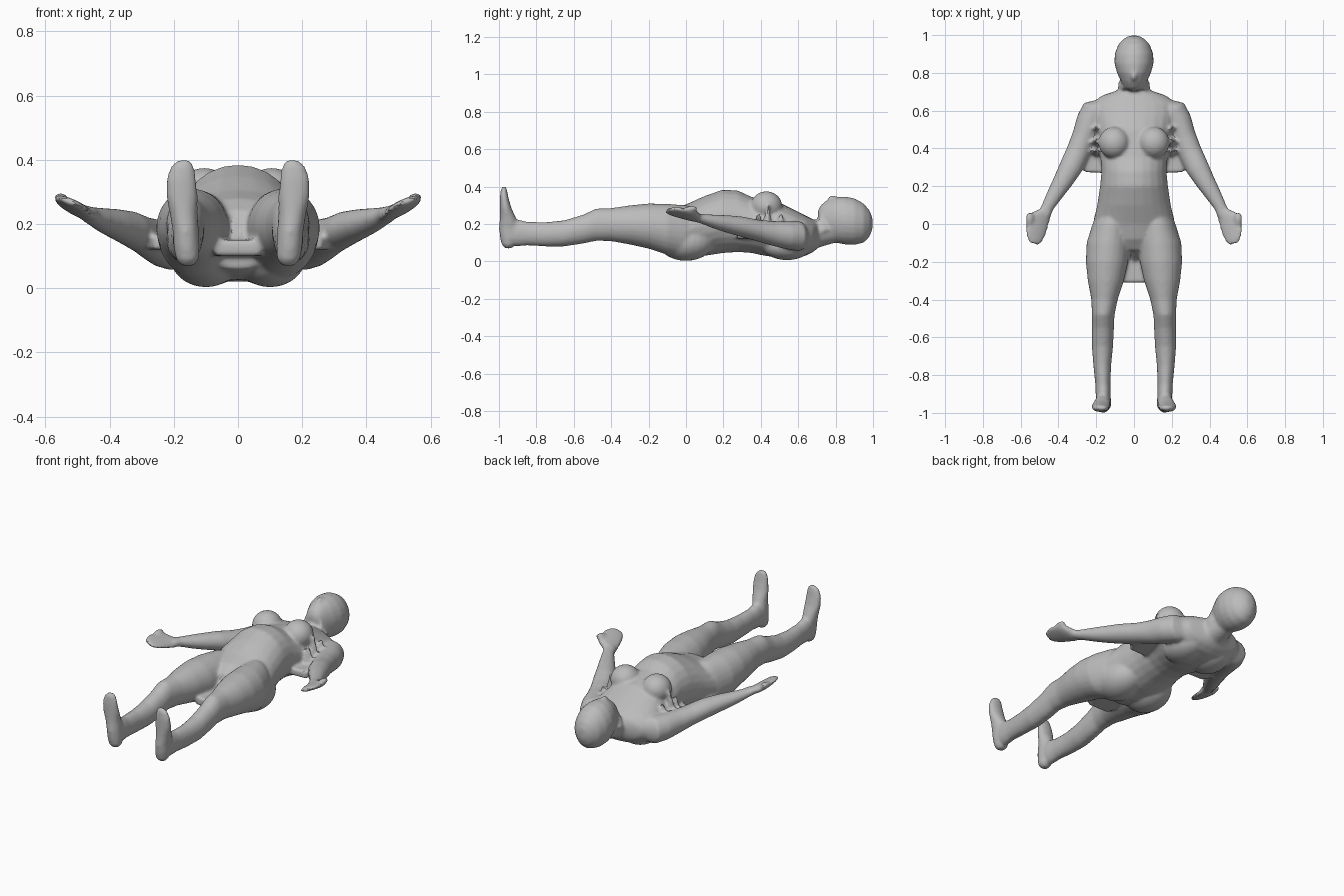
import bpy, bmesh, math
from mathutils import Vector

skin = bpy.data.materials.new("skin_grey")
skin.diffuse_color = (0.5, 0.5, 0.5, 1)
parts = []


def finish(name, bm):
    bmesh.ops.recalc_face_normals(bm, faces=bm.faces[:])
    me = bpy.data.meshes.new(name)
    bm.to_mesh(me)
    bm.free()
    ob = bpy.data.objects.new(name, me)
    bpy.context.collection.objects.link(ob)
    parts.append(ob)
    return ob


def loft(name, rings, u=(1, 0, 0), v=(0, 0, 1), n=24, side=1):
    """Skin ellipses (centre x, y, z, half width along u, half depth along v)."""
    bm = bmesh.new()
    u, v = Vector(u), Vector(v)
    loops = []
    for x, y, z, a, b in rings:
        loop = []
        for i in range(n):
            t = 2 * math.pi * i / n
            p = Vector((x, y, z)) + u * a * math.cos(t) + v * b * math.sin(t)
            loop.append(bm.verts.new((p.x * side, p.y, p.z)))
        loops.append(loop)
    for p, q in zip(loops, loops[1:]):
        for i in range(n):
            bm.faces.new((p[i], p[(i + 1) % n], q[(i + 1) % n], q[i]))
    bm.faces.new(loops[0])
    bm.faces.new(loops[-1])
    return finish(name, bm)


def along_y(name, rows, side=1):
    """Rows are y, centre x, bottom z, top z, half width."""
    return loft(name, [(x, y, (lo + hi) / 2, w, (hi - lo) / 2) for y, x, lo, hi, w in rows], side=side)


def blob(name, c, r):
    bm = bmesh.new()
    bmesh.ops.create_uvsphere(bm, u_segments=24, v_segments=14, radius=1)
    for p in bm.verts:
        p.co = Vector(c) + Vector(p.co[i] * r[i] for i in range(3))
    return finish(name, bm)


def slab(name, outline, lo, hi, side=1):
    """Prism over a plan outline."""
    bm = bmesh.new()
    f = bm.faces.new([bm.verts.new((x * side, y, lo)) for x, y in outline])
    ext = bmesh.ops.extrude_face_region(bm, geom=[f])["geom"]
    for e in ext:
        if isinstance(e, bmesh.types.BMVert):
            e.co.z = hi
    return finish(name, bm)


# torso, from crotch to neck
along_y("torso", [
    (-0.14, 0, 0.06, 0.24, 0.12), (-0.08, 0, 0.04, 0.28, 0.20), (0, 0, 0.025, 0.305, 0.218),
    (0.1, 0, 0.03, 0.35, 0.195), (0.2, 0, 0.045, 0.385, 0.18), (0.28, 0, 0.05, 0.378, 0.172),
    (0.35, 0, 0.045, 0.345, 0.178), (0.42, 0, 0.03, 0.33, 0.19), (0.5, 0, 0.02, 0.315, 0.205),
    (0.58, 0, 0.02, 0.275, 0.225), (0.64, 0, 0.03, 0.245, 0.225), (0.68, 0, 0.05, 0.225, 0.17),
    (0.71, 0, 0.075, 0.215, 0.08), (0.8, 0, 0.10, 0.24, 0.06)])

# head
along_y("head", [
    (0.705, 0, 0.22, 0.27, 0.025), (0.72, 0, 0.17, 0.30, 0.05), (0.75, 0, 0.12, 0.325, 0.067),
    (0.80, 0, 0.10, 0.345, 0.09), (0.85, 0, 0.09, 0.347, 0.104), (0.90, 0, 0.088, 0.338, 0.102),
    (0.95, 0, 0.10, 0.31, 0.084), (0.98, 0, 0.13, 0.275, 0.055), (0.997, 0, 0.17, 0.235, 0.025)])
blob("nose", (0, 0.785, 0.335), (0.016, 0.03, 0.018))

for s, tag in ((1, "left"), (-1, "right")):
    blob(tag + "_breast", (s * 0.105, 0.43, 0.295), (0.083, 0.085, 0.08))
    blob(tag + "_buttock", (s * 0.1, 0.0, 0.105), (0.115, 0.15, 0.102))
    blob(tag + "_shoulder_blade", (s * 0.09, 0.54, 0.08), (0.10, 0.13, 0.073))
    # leg, from ankle to hip
    along_y(tag + "_leg", [
        (-0.965, 0.16, 0.085, 0.20, 0.038), (-0.9, 0.163, 0.08, 0.225, 0.04),
        (-0.85, 0.165, 0.085, 0.212, 0.04), (-0.75, 0.168, 0.08, 0.21, 0.047),
        (-0.65, 0.167, 0.08, 0.22, 0.056), (-0.55, 0.164, 0.095, 0.25, 0.058),
        (-0.48, 0.163, 0.11, 0.283, 0.060), (-0.40, 0.156, 0.108, 0.285, 0.07),
        (-0.30, 0.149, 0.09, 0.30, 0.096), (-0.20, 0.143, 0.068, 0.31, 0.112),
        (-0.10, 0.135, 0.035, 0.308, 0.116), (0.0, 0.12, 0.015, 0.30, 0.10),
        (0.08, 0.10, 0.06, 0.28, 0.07)], s)
    # foot, from heel to toes
    loft(tag + "_foot", [
        (0.157, -0.95, 0.07, 0.02, 0.018), (0.157, -0.95, 0.09, 0.036, 0.036),
        (0.16, -0.945, 0.13, 0.041, 0.05), (0.163, -0.945, 0.18, 0.041, 0.055),
        (0.169, -0.952, 0.23, 0.043, 0.044), (0.175, -0.965, 0.29, 0.050, 0.03),
        (0.177, -0.972, 0.34, 0.047, 0.023), (0.173, -0.974, 0.38, 0.037, 0.017),
        (0.168, -0.973, 0.40, 0.018, 0.01)], v=(0, 1, 0), side=s)
    # arm, from shoulder to wrist
    loft(tag + "_arm", [
        (0.14, 0.64, 0.135, 0.045, 0.06), (0.20, 0.605, 0.135, 0.075, 0.08),
        (0.235, 0.54, 0.14, 0.074, 0.075), (0.265, 0.46, 0.15, 0.066, 0.066),
        (0.295, 0.385, 0.165, 0.064, 0.058), (0.335, 0.30, 0.185, 0.062, 0.055),
        (0.38, 0.22, 0.20, 0.052, 0.047), (0.42, 0.155, 0.212, 0.043, 0.038),
        (0.455, 0.095, 0.225, 0.034, 0.028), (0.475, 0.05, 0.235, 0.035, 0.022)],
        u=(0.87, 0.48, 0), side=s)
    # cupped hand
    loft(tag + "_hand", [
        (0.465, 0.075, 0.23, 0.032, 0.02), (0.495, 0.045, 0.243, 0.058, 0.024),
        (0.51, 0.01, 0.252, 0.064, 0.022), (0.52, -0.04, 0.262, 0.060, 0.018),
        (0.525, -0.08, 0.268, 0.048, 0.014), (0.53, -0.105, 0.272, 0.028, 0.01)],
        u=(0.91, 0.24, 0.33), side=s)
    blob(tag + "_thumb", (s * 0.553, 0.03, 0.283), (0.02, 0.035, 0.014))
    # ragged web under the arm
    slab(tag + "_armpit_web", [(0.15, 0.27), (0.26, 0.275), (0.30, 0.36), (0.26, 0.52), (0.15, 0.52)],
         0.12, 0.165, s)
    for y, tip in ((0.38, 0.26), (0.43, 0.30), (0.5, 0.26)):
        loft(tag + "_armpit_spike", [(0.2, y, 0.15, 0.05, 0.035), (0.2, y + 0.01, tip, 0.008, 0.008)],
             v=(0, 1, 0), n=4, side=s)
    # ragged neck folds
    loft(tag + "_neck_fold", [(0.04, 0.70, 0.13, 0.04, 0.03), (0.068, 0.735, 0.17, 0.02, 0.04),
                              (0.05, 0.72, 0.245, 0.006, 0.008)], v=(0, 1, 0), n=5, side=s)

# web between the thighs
slab("thigh_web", [(-0.07, -0.08), (0.07, -0.08), (0.07, -0.31), (-0.07, -0.31)], 0.10, 0.15)
loft("thigh_web_spike", [(0, -0.17, 0.12, 0.06, 0.06), (0.01, -0.12, 0.25, 0.01, 0.01)], v=(0, 1, 0), n=4)

# fuse everything into one smooth skin
bpy.ops.object.select_all(action='DESELECT')
for ob in parts:
    ob.select_set(True)
body = parts[0]
bpy.context.view_layer.objects.active = body
bpy.ops.object.join()
body.name = "body"
remesh = body.modifiers.new("fuse", 'REMESH')
remesh.mode = 'VOXEL'
remesh.voxel_size = 0.009
relax = body.modifiers.new("relax", 'SMOOTH')
relax.factor = 0.5
relax.iterations = 6
for m in ("fuse", "relax"):
    bpy.ops.object.modifier_apply(modifier=m)
body.data.materials.clear()
body.data.materials.append(skin)
bpy.ops.object.shade_smooth_by_angle(angle=math.radians(40))
